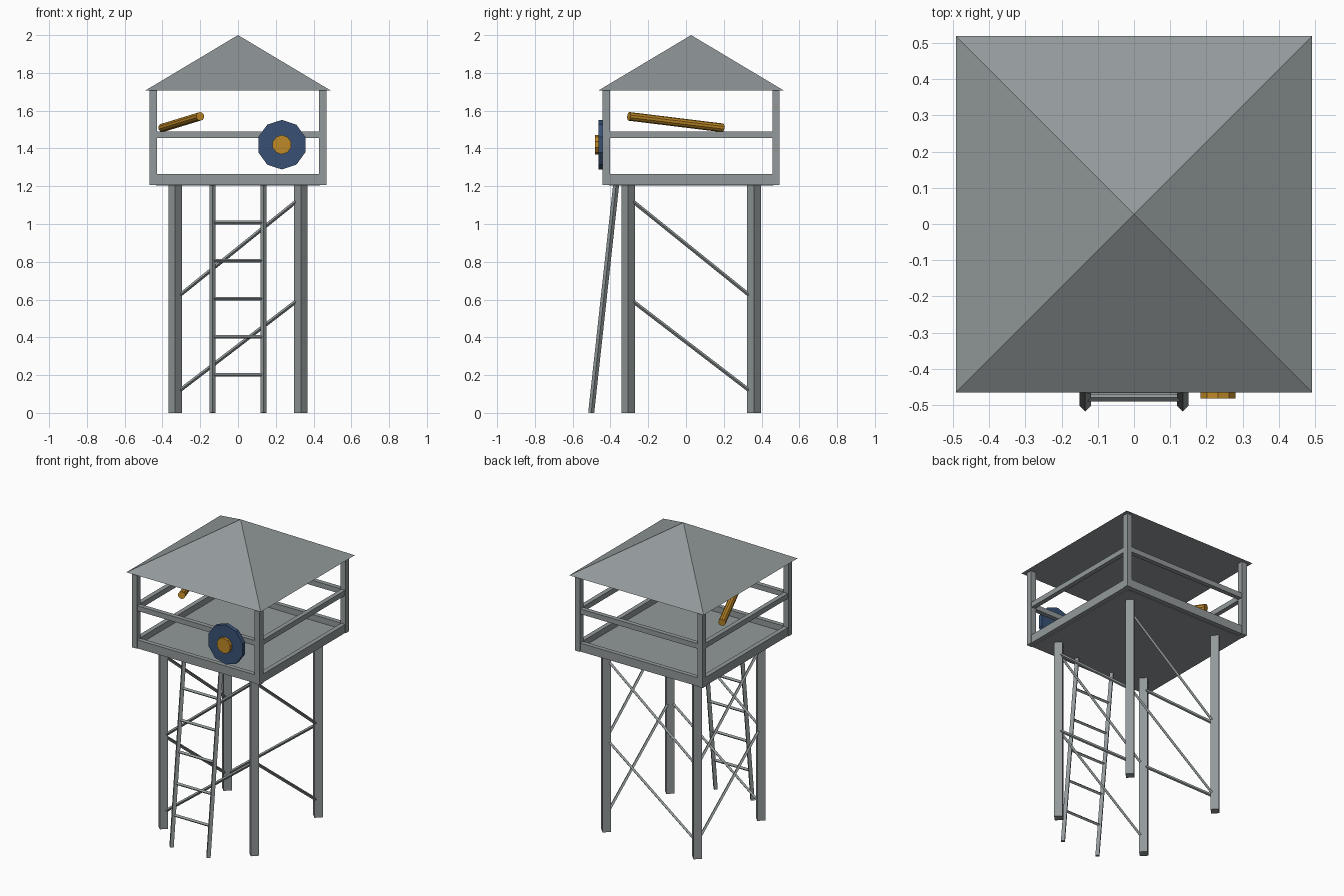
import bpy, bmesh, math
from mathutils import Vector

if "Cube" in bpy.data.objects:
    bpy.data.objects.remove(bpy.data.objects["Cube"])

CY = 0.027  # tower axis sits slightly behind the origin


def material(name, rgb):
    m = bpy.data.materials.new(name)
    m.diffuse_color = (*rgb, 1)
    m.use_nodes = True
    m.node_tree.nodes["Principled BSDF"].inputs["Base Color"].default_value = m.diffuse_color
    return m


GREY = material("weathered grey", (0.29, 0.32, 0.325))
BLUE = material("dark blue", (0.04, 0.083, 0.18))
GOLD = material("old gold", (0.52, 0.25, 0.02))


def finish(name, bm, mat):
    bmesh.ops.recalc_face_normals(bm, faces=bm.faces)
    me = bpy.data.meshes.new(name)
    bm.to_mesh(me)
    bm.free()
    me.materials.append(mat)
    ob = bpy.data.objects.new(name, me)
    bpy.context.collection.objects.link(ob)
    return ob


def box(name, lo, hi, mat=GREY):
    bm = bmesh.new()
    bmesh.ops.create_cube(bm, size=1)
    for v in bm.verts:
        v.co = Vector([(a + b) / 2 + c * (b - a) for a, b, c in zip(lo, hi, v.co)])
    return finish(name, bm, mat)


def rod(name, a, b, r, sides=4, mat=GREY, up=(0, 0, 1)):
    """Prism from a to b with a vertex pointing along 'up'."""
    a, b, up = Vector(a), Vector(b), Vector(up)
    d = (b - a).normalized()
    u = (up - d * up.dot(d)).normalized()
    w = d.cross(u)
    bm = bmesh.new()
    rings = [[bm.verts.new(p + r * (u * math.cos(t) + w * math.sin(t)))
              for t in (2 * math.pi * i / sides for i in range(sides))] for p in (a, b)]
    for i in range(sides):
        j = (i + 1) % sides
        bm.faces.new((rings[0][i], rings[0][j], rings[1][j], rings[1][i]))
    bm.faces.new(rings[0])
    bm.faces.new(rings[1])
    return finish(name, bm, mat)


# Legs (diamond section) and cabin corner posts
L, P = 0.333, 0.449
for sx in (-1, 1):
    for sy in (-1, 1):
        x, y = sx * L, CY + sy * L
        rod("leg", (x, y, 0), (x, y, 1.207), 0.036, up=(1, 0, 0))
        x, y = sx * P, CY + sy * P
        box("corner_post", (x - 0.019, y - 0.019, 1.207), (x + 0.019, y + 0.019, 1.708))

# Diagonal braces on all four sides
for z0, z1 in ((0.10, 0.61), (0.603, 1.14)):
    for s in (-1, 1):
        rod("brace_x", (-L, CY + s * L, z0), (L, CY + s * L, z1), 0.01)
        rod("brace_y", (s * L, CY + L, z0), (s * L, CY - L, z1), 0.01)

# Floor, lower beams and hand rails
box("floor", (-0.435, CY - 0.435, 1.204), (0.435, CY + 0.435, 1.225))
for name, z0, z1 in (("floor_beam", 1.208, 1.264), ("hand_rail", 1.456, 1.49)):
    for s in (-1, 1):
        c = s * P
        box(name, (-0.432, CY + c - 0.015, z0), (0.432, CY + c + 0.015, z1))
        box(name, (c - 0.015, CY - 0.432, z0), (c + 0.015, CY + 0.432, z1))

# Pyramid roof
R = 0.492
bm = bmesh.new()
base = [bm.verts.new((sx * R, CY + sy * R, 1.706)) for sx, sy in ((-1, -1), (1, -1), (1, 1), (-1, 1))]
tip = bm.verts.new((0, CY, 2.0))
bm.faces.new(base)
for i in range(4):
    bm.faces.new((base[i], base[(i + 1) % 4], tip))
finish("roof", bm, GREY)

# Leaning ladder
y_bottom, y_top, z_top = -0.502, -0.37, 1.207
for s in (-1, 1):
    rod("ladder_rail", (s * 0.135, y_bottom, 0), (s * 0.135, y_top, z_top), 0.016, up=(1, 0, 0))
for i in range(1, 6):
    z = 0.2015 * i
    y = y_bottom + (y_top - y_bottom) * z / z_top
    rod("ladder_rung", (-0.135, y, z), (0.135, y, z), 0.01)

# Round shield with boss on the front rail
rod("shield", (0.232, -0.435, 1.42), (0.232, -0.463, 1.42), 0.131, 10, BLUE)
rod("shield_boss", (0.232, -0.45, 1.42), (0.232, -0.482, 1.42), 0.051, 10, GOLD)

# Spyglass resting on the side rail
rod("spyglass", (-0.40, 0.195, 1.509), (-0.20, -0.303, 1.57), 0.023, 10, GOLD)
